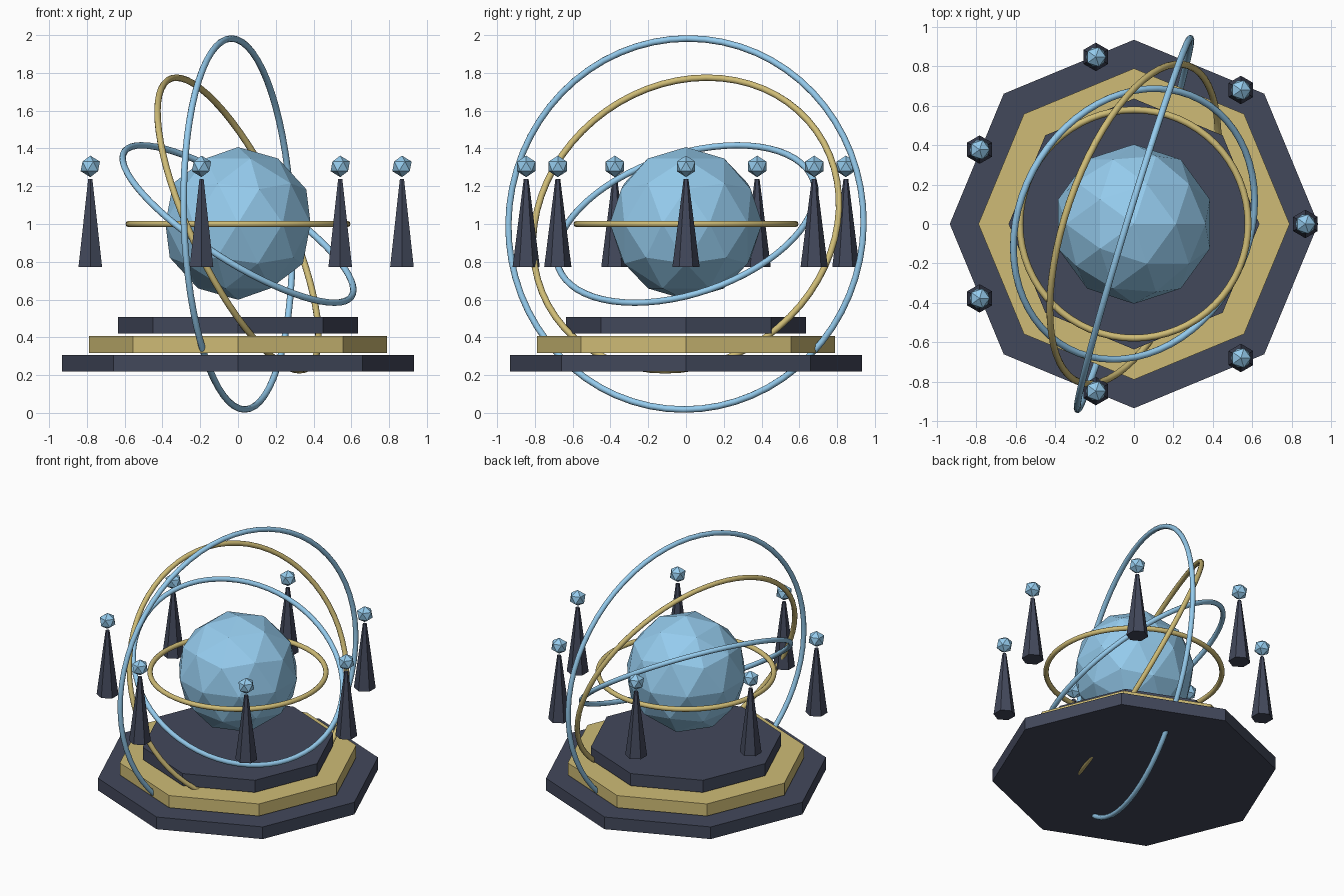
import bpy
from math import pi, cos, sin
from mathutils import Vector

if "Cube" in bpy.data.objects:
    bpy.data.objects.remove(bpy.data.objects["Cube"])


def make_material(name, rgb):
    mat = bpy.data.materials.new(name)
    mat.diffuse_color = (*rgb, 1)
    mat.use_nodes = True
    mat.node_tree.nodes["Principled BSDF"].inputs["Base Color"].default_value = mat.diffuse_color
    return mat


DARK = make_material("dark_slate", (0.055, 0.065, 0.105))
GOLD = make_material("gold", (0.62, 0.50, 0.18))
BLUE = make_material("pale_blue", (0.30, 0.60, 0.85))


def finish(name, mat):
    obj = bpy.context.object
    obj.name = name
    obj.data.materials.append(mat)
    return obj


# Faceted central globe
bpy.ops.mesh.primitive_ico_sphere_add(subdivisions=2, radius=0.404, location=(0, 0, 1.003))
finish("globe", BLUE)

# Stepped octagonal base: radius, centre height
for i, (r, z, mat) in enumerate([(0.933, 0.262, DARK), (0.788, 0.362, GOLD), (0.635, 0.463, DARK)]):
    bpy.ops.mesh.primitive_cylinder_add(vertices=8, radius=r, depth=0.088, location=(0, 0, z))
    finish(f"base_tier_{i + 1}", mat)

# Orbit rings: radius and plane normal
rings = [
    (0.578, (0, 0, 1), GOLD),
    (0.713, (0.517, -0.275, 0.813), BLUE),
    (0.848, (0.863, -0.295, 0.406), GOLD),
    (0.9827, (0.957, -0.291, 0.037), BLUE),
]
for i, (r, normal, mat) in enumerate(rings):
    rot = Vector(normal).to_track_quat('Z', 'Y').to_euler()
    bpy.ops.mesh.primitive_torus_add(major_radius=r, minor_radius=0.0173, major_segments=64,
                                     minor_segments=10, location=(0, 0, 1), rotation=rot)
    finish(f"orbit_ring_{i + 1}", mat)
    bpy.ops.object.shade_smooth()

# Seven floating spires, each with a gem above its tip
for i in range(7):
    a = 2 * pi * i / 7
    x, y = 0.868 * cos(a), 0.868 * sin(a)
    bpy.ops.mesh.primitive_cone_add(vertices=6, radius1=0.072, radius2=0.013, depth=0.464,
                                    location=(x, y, 1.005))
    finish(f"spire_{i + 1}", DARK)
    bpy.ops.mesh.primitive_ico_sphere_add(subdivisions=1, radius=0.057, location=(x, y, 1.305))
    finish(f"spire_gem_{i + 1}", BLUE)
